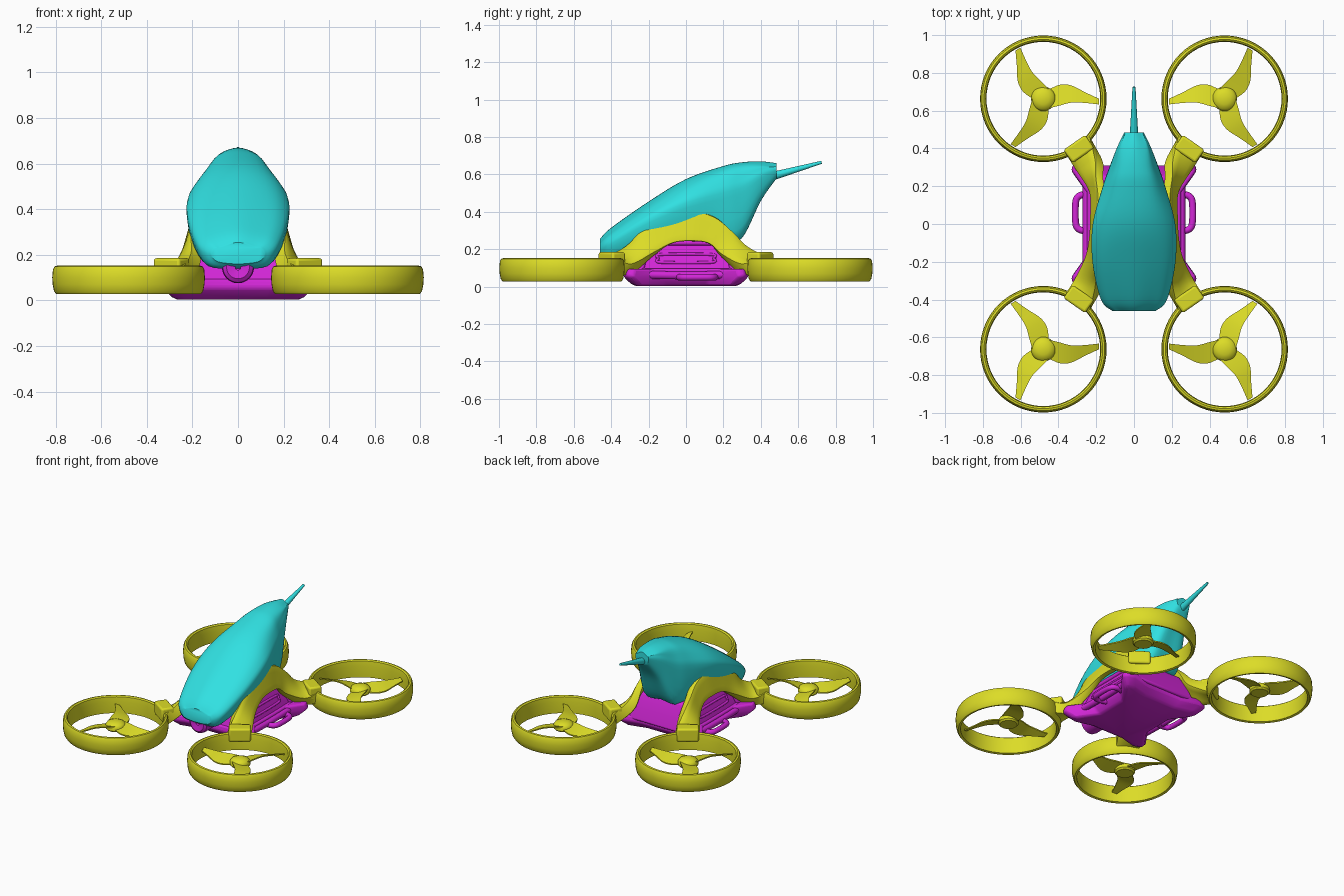
import bpy, bmesh, math
from mathutils import Vector as V

if "Cube" in bpy.data.objects:
    bpy.data.objects.remove(bpy.data.objects["Cube"])


def material(name, col):
    m = bpy.data.materials.new(name)
    m.diffuse_color = (*col, 1)
    m.use_nodes = True
    m.node_tree.nodes["Principled BSDF"].inputs["Base Color"].default_value = m.diffuse_color
    return m


CYAN = material("cyan", (0.03, 0.75, 0.76))
YELLOW = material("yellow", (0.72, 0.72, 0.02))
PINK = material("magenta", (0.65, 0.02, 0.68))


def finish(name, bm, mat, angle=40, bevel=0):
    bmesh.ops.recalc_face_normals(bm, faces=bm.faces)
    me = bpy.data.meshes.new(name)
    bm.to_mesh(me)
    bm.free()
    ob = bpy.data.objects.new(name, me)
    bpy.context.collection.objects.link(ob)
    me.materials.append(mat)
    if bevel:
        b = ob.modifiers.new("bevel", 'BEVEL')
        b.width, b.segments = bevel, 3
    bpy.ops.object.select_all(action='DESELECT')
    bpy.context.view_layer.objects.active = ob
    ob.select_set(True)
    bpy.ops.object.shade_smooth_by_angle(angle=math.radians(angle))
    return ob


def catmull(pts, n, closed=False):
    """Smooth resampling of a point list."""
    out, k = [], len(pts)
    get = (lambda i: pts[i % k]) if closed else (lambda i: pts[max(0, min(k - 1, i))])
    for i in range(k if closed else k - 1):
        a, b, c, d = (get(i + j) for j in (-1, 0, 1, 2))
        for s in range(n):
            t = s / n
            out.append(0.5 * (2 * b + (c - a) * t + (2 * a - 5 * b + 4 * c - d) * t * t
                              + (3 * b - a - 3 * c + d) * t ** 3))
    return out if closed else out + [pts[-1]]


def loft(name, rings, mat, n=6, m=4, angle=40, bevel=0, sx=1):
    """Skin closed rings; n, m = smoothing steps along and around."""
    rings = [catmull([V(p) for p in r], m, True) if m > 1 else [V(p) for p in r] for r in rings]
    if n > 1:
        rings = list(zip(*[catmull(list(c), n) for c in zip(*rings)]))
    bm = bmesh.new()
    vs = [[bm.verts.new((p.x * sx, p.y, p.z)) for p in r] for r in rings]
    k = len(vs[0])
    for a, b in zip(vs, vs[1:]):
        for i in range(k):
            bm.faces.new((a[i], a[(i + 1) % k], b[(i + 1) % k], b[i]))
    bm.faces.new(vs[0])
    bm.faces.new(vs[-1])
    return finish(name, bm, mat, angle, bevel)


def lathe(name, prof, loc, mat, closed=False, seg=64, axis_y=False):
    bm = bmesh.new()
    rows = []
    for i in range(seg):
        a = 2 * math.pi * i / seg
        row = []
        for r, h in prof:
            p = (r * math.cos(a), h, r * math.sin(a)) if axis_y else (r * math.cos(a), r * math.sin(a), h)
            row.append(bm.verts.new(V(p) + V(loc)))
        rows.append(row)
    k = len(prof)
    for i in range(seg):
        a, b = rows[i], rows[(i + 1) % seg]
        for j in range(k if closed else k - 1):
            bm.faces.new((a[j], b[j], b[(j + 1) % k], a[(j + 1) % k]))
    bmesh.ops.remove_doubles(bm, verts=bm.verts, dist=1e-5)
    return finish(name, bm, mat)


def tube(name, pts, r, mat, closed=True):
    cu = bpy.data.curves.new(name, 'CURVE')
    cu.dimensions, cu.bevel_depth, cu.bevel_resolution = '3D', r, 3
    cu.use_fill_caps = True
    sp = cu.splines.new('POLY')
    pts = catmull([V(p) for p in pts], 5, closed)
    sp.points.add(len(pts) - 1)
    for q, p in zip(sp.points, pts):
        q.co = (*p, 1)
    sp.use_cyclic_u = closed
    cu.materials.append(mat)
    bpy.context.collection.objects.link(bpy.data.objects.new(name, cu))


# Canopy: y, top z, top half width, max half width, its z, bottom half width, bottom z
rings = []
for y, zt, a, w, zm, b, zb in [
        (-.46, .255, .07, .115, .20, .09, .16), (-.40, .315, .10, .175, .23, .13, .14),
        (-.2, .455, .125, .22, .34, .17, .2), (0, .575, .115, .218, .42, .16, .22),
        (.2, .645, .095, .165, .47, .14, .24), (.3, .665, .08, .13, .50, .115, .27),
        (.4, .67, .065, .092, .58, .075, .46), (.485, .66, .042, .052, .625, .04, .58)]:
    half = [(a, zt - .022), (w * .88, zm + (zt - zm) * .5), (w, zm), (b, zb + .01)]
    rings.append([(0, y, zt)] + [(x, y, z) for x, z in half] + [(0, y, zb)]
                 + [(-x, y, z) for x, z in reversed(half)])
loft("canopy", rings, CYAN)

# Tail antenna
bm = bmesh.new()
a, b = V((0, .46, .59)), V((0, .725, .665))
bmesh.ops.create_cone(bm, segments=20, radius1=.023, radius2=.008, depth=(b - a).length, cap_ends=True)
bm.transform((b - a).to_track_quat('Z', 'Y').to_matrix().to_4x4())
bmesh.ops.translate(bm, verts=bm.verts, vec=(a + b) / 2)
finish("antenna", bm, CYAN)

# Nose sensor
lathe("nose", [(0, -.425), (.012, -.425), (.012, -.445), (.05, -.452), (.066, -.44), (.07, -.42),
               (.07, -.25), (0, -.25)], (0, 0, .145), PINK, seg=40, axis_y=True)

# Lower tray with four spread corners
quarter = [(.225, .13), (.335, .285), (.325, .32), (.27, .335), (.14, .30)]
outline = (quarter + [(-x, y) for x, y in reversed(quarter)] + [(-x, -y) for x, y in quarter]
           + [(x, -y) for x, y in reversed(quarter)])
loft("tray", [[(x * s, y * s, z) for x, y in outline]
              for s, z in ((.80, .003), (.88, .015), (1, .055), (.97, .095))], PINK, n=1, m=1, bevel=.012)

# Cargo core between the arches
loft("core", [[(x * sx, y, z) for sx, y in ((1, y0), (1, y1), (-1, y1), (-1, y0))]
              for x, y0, y1, z in ((.235, -.29, .315, .07), (.205, -.26, .29, .16), (.165, -.22, .25, .25))],
     PINK, n=1, m=1, bevel=.015)


def soft_box(y0, y1, z0, z1, taper=0):
    e = .018
    return [(y0 + e, z0), (y1 - e, z0), (y1, z0 + e), (y1 - taper, z1 - e), (y1 - taper - e, z1),
            (y0 + taper + e, z1), (y0 + taper, z1 - e), (y0, z0 + e)]


for s, side in ((1, "right"), (-1, "left")):
    wall = lambda z: s * (.268 - z * .40)
    # Side panel frame, slot rim and carry handle
    tube(side + "_panel_frame", [(wall(z), y, z) for y, z in soft_box(-.235, .245, .085, .232, .035)], .014, PINK)
    tube(side + "_slot_rim", [(wall(z), y, z) for y, z in soft_box(-.15, .15, .13, .172)], .008, PINK)
    tube(side + "_lower_rail", [(s * .25, -.25, .065), (s * .25, 0, .06), (s * .25, .26, .065)], .022, PINK, False)
    tube(side + "_handle", [(s * x, y, .05) for x, y in (
        (.2, -.02), (.265, -.035), (.3, -.02), (.31, .02), (.31, .1), (.3, .14), (.265, .155), (.2, .14))],
        .018, PINK, False)

    # Arched side frame: centre, half width vector, half thickness vector
    rings = []
    for p, h, t in [((.30, -.415, .11), (-.065, -.045, 0), (0, 0, .045)),
                    ((.24, -.31, .14), (-.055, -.02, .045), (.022, 0, .03)),
                    ((.213, -.2, .235), (-.025, -.03, .06), (.022, 0, .01)),
                    ((.2, -.08, .305), (-.02, -.012, .07), (.02, 0, 0)),
                    ((.195, .04, .322), (-.02, 0, .078), (.02, 0, 0)),
                    ((.193, .14, .30), (-.02, .015, .07), (.02, 0, 0)),
                    ((.205, .22, .225), (-.022, .03, .06), (.022, 0, .01)),
                    ((.24, .315, .14), (-.055, .02, .045), (.022, 0, .03)),
                    ((.30, .42, .11), (-.065, .045, 0), (0, 0, .045))]:
        p, h, t = V(p), V(h), V(t)
        rings.append([p + h * u + t * v for u, v in (
            (1, .6), (.85, 1), (0, 1), (-.85, 1), (-1, .6), (-1, -.6), (-.85, -1), (0, -1), (.85, -1), (1, -.6))])
    loft(side + "_arch", rings, YELLOW, m=2, sx=s)

    for f, end in ((1, "back"), (-1, "front")):
        name = end + "_" + side
        c = V((s * .48, f * .663, 0))
        # Duct ring
        lathe(name + "_duct", [(.303, .032), (.318, .028), (.327, .04), (.333, .07), (.335, .10), (.332, .135),
                               (.325, .149), (.314, .152), (.305, .145), (.301, .11)], c, YELLOW, True)
        # Clamp block on the duct rim
        bm = bmesh.new()
        bmesh.ops.create_cube(bm, size=1)
        bmesh.ops.scale(bm, verts=bm.verts, vec=(.14, .085, .09))
        ang = math.atan2(f * -.57, s * .82)
        for v in bm.verts:
            x, y, z = v.co
            v.co = (x * math.cos(ang) - y * math.sin(ang) + s * .292,
                    x * math.sin(ang) + y * math.cos(ang) + f * .397, z + .14)
        finish(name + "_clamp", bm, YELLOW, bevel=.012)
        # Rotor hub
        lathe(name + "_hub", [(0, .065), (.055, .065), (.065, .075), (.065, .095), (.055, .11), (.03, .12),
                              (0, .123)], c, YELLOW, seg=32)
        # Three curved blades reaching the duct
        for i in range(3):
            bl = []
            for r, lo, hi, tilt in ((.03, -.05, .05, .01), (.09, -.075, .035, .014), (.15, -.07, .02, .014),
                                    (.22, -.035, .022, .010), (.295, .0, .03, .005)):
                sec = [(r, lo, .088 - tilt), (r, hi, .088 + tilt), (r, hi, .096 + tilt), (r, lo, .096 - tilt)]
                a = math.pi + i * 2 * math.pi / 3
                bl.append([(s * (x * math.cos(a) - y * math.sin(a)) + c.x,
                            f * (x * math.sin(a) + y * math.cos(a)) + c.y, z) for x, y, z in sec])
            loft(f"{name}_blade_{i + 1}", bl, YELLOW, n=5, m=1)
